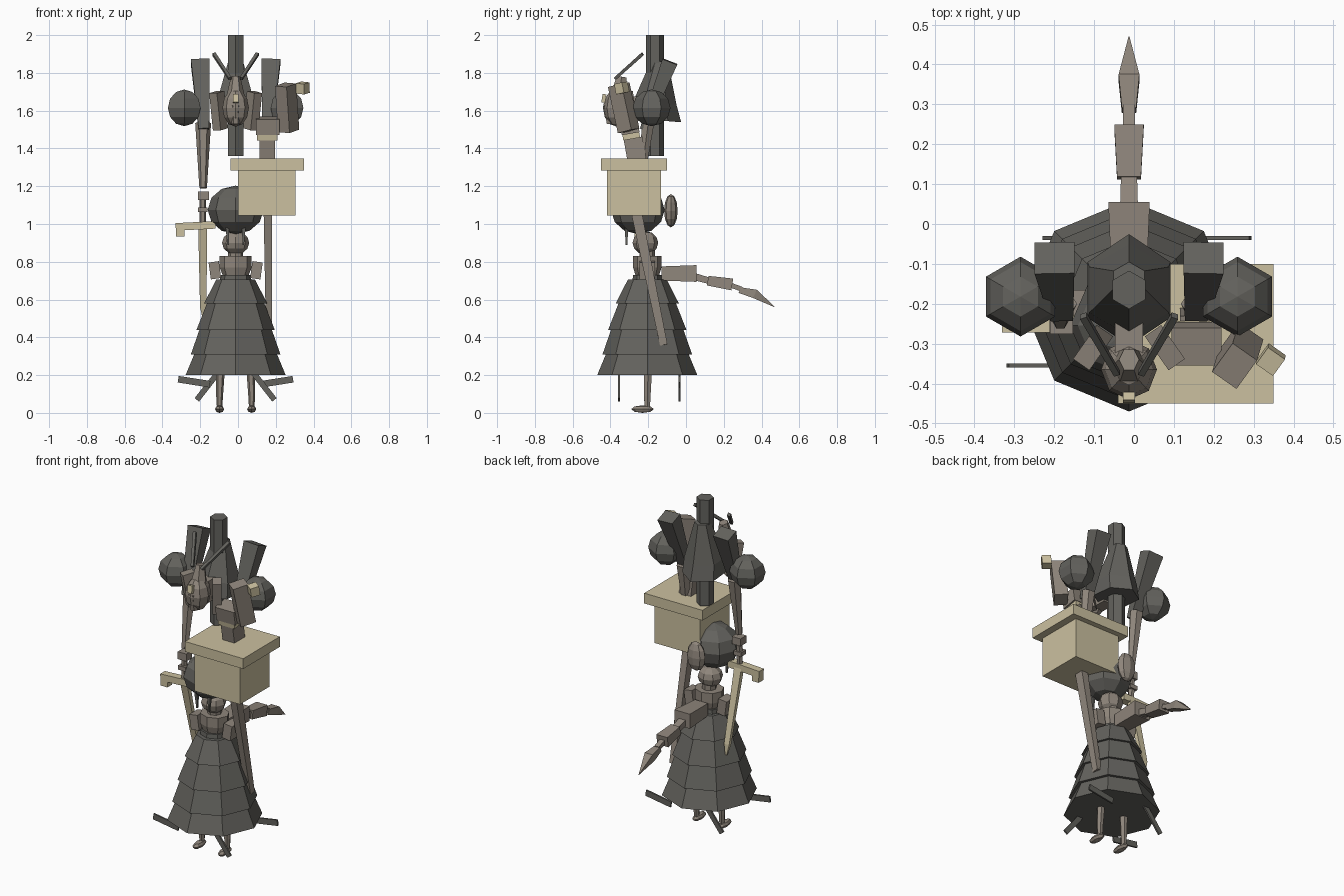
import bpy, bmesh, math
from mathutils import Vector, Matrix, Euler

CX = -0.0125  # symmetry plane


def material(name, rgb):
    m = bpy.data.materials.new(name)
    m.diffuse_color = (*rgb, 1)
    return m


DARK = material("dark grey", (0.125, 0.122, 0.11))
BROWN = material("warm grey brown", (0.275, 0.238, 0.2))
CREAM = material("pale cream", (0.60, 0.53, 0.35))


def finish(name, bm, mat):
    bmesh.ops.recalc_face_normals(bm, faces=bm.faces[:])
    me = bpy.data.meshes.new(name)
    bm.to_mesh(me)
    bm.free()
    me.materials.append(mat)
    ob = bpy.data.objects.new(name, me)
    bpy.context.collection.objects.link(ob)
    return ob


def loft(name, mat, rings, n=8, off=0.0):
    """Rings of (centre, half width, half depth) joined into one closed tube."""
    bm = bmesh.new()
    pts = [Vector(r[0]) for r in rings]
    d = (pts[-1] - pts[0]).normalized()
    u = (Vector((1, 0, 0)) - d * d.x).normalized()
    v = d.cross(u)
    k = 1.0
    if n == 4:
        off, k = math.pi / 4, math.sqrt(2)
    loops = []
    for p, (_, a, b) in zip(pts, rings):
        loops.append([bm.verts.new(p + u * a * k * math.cos(off + 2 * math.pi * i / n)
                                   + v * b * k * math.sin(off + 2 * math.pi * i / n))
                      for i in range(n)])
    for lo, hi in zip(loops, loops[1:]):
        for i in range(n):
            j = (i + 1) % n
            bm.faces.new((lo[i], lo[j], hi[j], hi[i]))
    bm.faces.new(loops[0])
    bm.faces.new(loops[-1])
    return finish(name, bm, mat)


def box(name, mat, c, s, rot=(0, 0, 0)):
    bm = bmesh.new()
    m = (Matrix.Translation(c) @ Euler([math.radians(a) for a in rot]).to_matrix().to_4x4()
         @ Matrix.Diagonal((*s, 1)))
    bmesh.ops.create_cube(bm, size=1, matrix=m)
    return finish(name, bm, mat)


def ball(name, mat, c, r, seg=8, rings=6):
    bm = bmesh.new()
    bmesh.ops.create_uvsphere(bm, u_segments=seg, v_segments=rings, radius=1,
                              matrix=Matrix.Translation(c) @ Matrix.Diagonal((*r, 1)))
    return finish(name, bm, mat)


# Tiered skirt
SY = -0.205
for i, (z0, z1, r0, r1) in enumerate([(0.2, 0.32, 0.265, 0.215), (0.31, 0.445, 0.237, 0.19),
                                      (0.44, 0.585, 0.207, 0.15), (0.58, 0.705, 0.167, 0.103)]):
    loft(f"skirt_tier_{i + 1}", DARK, [((CX, SY, z0), r0, r0), ((CX, SY, z1), r1, r1)])

# Torso, neck and lower head
loft("waist", DARK, [((CX, SY, 0.69), 0.085, 0.08), ((CX, SY, 0.73), 0.08, 0.075)])
loft("torso", BROWN, [((CX, SY, 0.72), 0.065, 0.06), ((CX, SY, 0.77), 0.085, 0.075),
                      ((CX, SY, 0.83), 0.085, 0.075)])
loft("neck", BROWN, [((CX, SY, 0.82), 0.04, 0.04), ((CX, SY, 0.87), 0.04, 0.04)])
ball("lower_head", BROWN, (CX, -0.215, 0.9), (0.072, 0.068, 0.062))
ball("hair_ball", DARK, (CX, -0.255, 1.075), (0.148, 0.142, 0.128))
ball("hair_disc", BROWN, (CX, -0.08, 1.07), (0.06, 0.036, 0.088))

for s, side in ((-1, "left"), (1, "right")):
    X = lambda dx: CX + s * dx
    # Sleeve stubs, fringe strands
    box(f"{side}_sleeve", BROWN, (X(0.11), SY, 0.755), (0.055, 0.08, 0.09), (0, s * 8, 0))
    loft(f"{side}_fringe", DARK, [((X(0.04), -0.315, 0.89), 0.004, 0.004),
                                  ((X(0.045), -0.315, 1.02), 0.012, 0.012)], 4)
    # Legs and feet
    loft(f"{side}_leg", BROWN, [((X(0.085), -0.205, 0.02), 0.014, 0.016),
                                ((X(0.085), -0.205, 0.09), 0.018, 0.02),
                                ((X(0.08), -0.2, 0.24), 0.024, 0.024)], 6)
    ball(f"{side}_foot", BROWN, (X(0.085), -0.23, 0.02), (0.024, 0.06, 0.02), 8, 4)
    # Flat sticks under the skirt
    for y, tag in ((-0.355, "front"), (-0.035, "back")):
        if (s < 0) == (tag == "front"):
            box(f"{side}_{tag}_flat_stick", DARK, (X(0.22), y, 0.165), (0.17, 0.01, 0.035),
                (0, -s * 9, 0))
        else:
            box(f"{side}_{tag}_steep_stick", DARK, (X(0.15), y, 0.14), (0.03, 0.01, 0.18),
                (0, -s * 38, 0))
    # Puffs, upper wedges and tapering arms
    ball(f"{side}_puff", DARK, (X(0.272), -0.182, 1.615), (0.1, 0.1, 0.097), 6, 6)
    loft(f"{side}_wedge", DARK, [((X(0.168), -0.225, 1.5), 0.028, 0.02),
                                 ((X(0.187), -0.085, 1.86), 0.05, 0.042)], 4)
    loft(f"{side}_arm", BROWN, [((X(0.172), -0.245, 1.19), 0.02, 0.02),
                                ((X(0.172), -0.2, 1.535), 0.042, 0.036)], 6)
    # Antennae
    loft(f"{side}_antenna", DARK, [((X(0.03), -0.375, 1.77), 0.008, 0.008),
                                   ((X(0.115), -0.23, 1.9), 0.009, 0.009)], 4)
    # Upper face cheeks
    box(f"{side}_cheek", BROWN, (X(0.09), -0.31, 1.6), (0.05, 0.07, 0.2), (10, 0, s * 35))

# Sword on the left
LX = -0.187
loft("sword_grip", BROWN, [((LX, -0.248, 1.0), 0.018, 0.018), ((LX, -0.245, 1.13), 0.018, 0.018)], 6)
box("grip_collar", BROWN, (LX + 0.005, -0.248, 1.15), (0.058, 0.055, 0.045))
box("grip_ring", BROWN, (LX, -0.248, 1.075), (0.05, 0.05, 0.025))
box("sword_guard", CREAM, (-0.225, -0.25, 0.99), (0.21, 0.045, 0.04), (0, -3, 0))
box("guard_tip", CREAM, (-0.305, -0.25, 0.965), (0.045, 0.045, 0.06))
loft("sword_blade", CREAM, [((LX + 0.005, -0.125, 0.5), 0.005, 0.004),
                            ((LX + 0.003, -0.135, 0.56), 0.017, 0.01),
                            ((LX, -0.245, 1.0), 0.024, 0.014)], 4)

# Long pole on the right
loft("pole", BROWN, [((0.165, -0.118, 0.36), 0.016, 0.02),
                     ((0.158, -0.262, 1.06), 0.022, 0.028)], 4)

# Lidded crate
box("crate_body", CREAM, (0.153, -0.275, 1.167), (0.305, 0.285, 0.245))
box("crate_lid", CREAM, (0.155, -0.275, 1.315), (0.39, 0.35, 0.062))

# Hand-like cluster standing on the crate
box("cluster_stem", BROWN, (0.155, -0.27, 1.395), (0.08, 0.1, 0.12), (10, 0, 0))
box("cluster_band", CREAM, (0.155, -0.29, 1.465), (0.11, 0.09, 0.03), (10, 0, 0))
box("cluster_palm", BROWN, (0.157, -0.3, 1.52), (0.125, 0.095, 0.085), (10, 0, 0))
box("cluster_tall_block", BROWN, (0.26, -0.33, 1.615), (0.075, 0.09, 0.25), (12, 4, -35))
box("cluster_tip", CREAM, (0.343, -0.34, 1.72), (0.052, 0.052, 0.056), (10, 5, -35))

# Central pipe with hood
loft("pipe", DARK, [((CX, -0.165, 1.36), 0.048, 0.048), ((CX, -0.165, 2.0), 0.048, 0.048)], 6, math.pi / 6)
loft("hood", DARK, [((CX, -0.165, 1.55), 0.12, 0.14), ((CX, -0.165, 1.64), 0.115, 0.115),
                    ((CX, -0.14, 1.86), 0.045, 0.045)], 6, math.pi / 6)

# Upper face
ball("upper_head", BROWN, (CX, -0.365, 1.615), (0.07, 0.075, 0.1), 8, 6)
loft("brow", BROWN, [((CX, -0.36, 1.67), 0.05, 0.05), ((CX, -0.34, 1.78), 0.025, 0.03)], 6)
loft("muzzle", BROWN, [((CX, -0.4, 1.53), 0.022, 0.022), ((CX, -0.41, 1.63), 0.03, 0.03)], 6)
box("face_plate", CREAM, (CX, -0.435, 1.665), (0.03, 0.02, 0.045), (-10, 0, 0))
box("face_core", BROWN, (CX, -0.29, 1.61), (0.07, 0.12, 0.13))

# Segmented tail
tail = [(-0.13, 0.055, 0.738, 0.738, 0.044, 0.052), (0.05, 0.12, 0.72, 0.7, 0.022, 0.02),
        (0.115, 0.245, 0.7, 0.68, 0.03, 0.037), (0.24, 0.295, 0.675, 0.655, 0.015, 0.015)]
for i, (y0, y1, z0, z1, r0, r1) in enumerate(tail):
    loft(f"tail_segment_{i + 1}", BROWN, [((CX, y0, z0), r0, r0 * 0.85), ((CX, y1, z1), r1, r1 * 0.85)], 4)
loft("tail_tip", BROWN, [((CX, 0.285, 0.65), 0.018, 0.016), ((CX, 0.365, 0.63), 0.026, 0.024),
                         ((CX, 0.47, 0.56), 0.001, 0.001)], 4)
